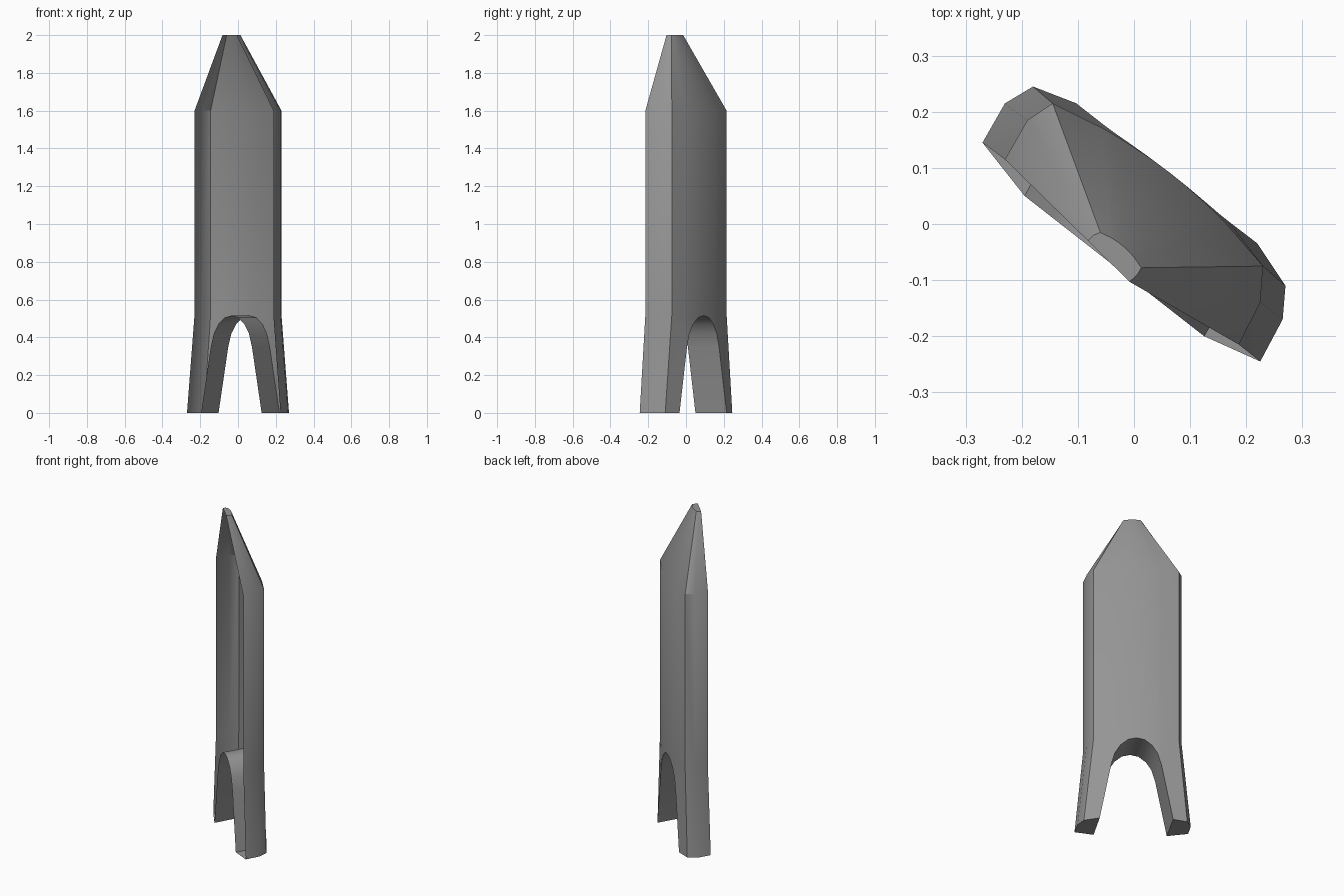
import bpy, bmesh, math
from mathutils import Vector

if "Cube" in bpy.data.objects:
    bpy.data.objects.remove(bpy.data.objects["Cube"])

grey = bpy.data.materials.new("plain_grey")
grey.use_nodes = True
grey.diffuse_color = (0.3, 0.3, 0.3, 1)
grey.node_tree.nodes["Principled BSDF"].inputs["Base Color"].default_value = (0.3, 0.3, 0.3, 1)

OUT = Vector((0.61, 0.79))      # direction the curved back faces
ARCH_TOP, SHOULDER, TIP = 0.515, 1.6, 2.0

# Arch profile: position across the arch and height
half = [(1, 0), (0.68, 0.35), (0.58, 0.42), (0.43, 0.47), (0.22, 0.505)]
arch = [(-t, z) for t, z in half] + [(0, ARCH_TOP)] + [(t, z) for t, z in reversed(half)]

# Outer corners of the open cross-section: right edge, right bevel, back corner / mirrored side
BODY_R = [Vector(p) for p in ((-0.23, 0.115), (-0.19, 0.185), (-0.145, 0.215))]
BODY_L = [Vector(p) for p in ((0.23, -0.075), (0.225, -0.14), (0.187, -0.215))]
FOOT_R = [Vector(p) for p in ((-0.27, 0.145), (-0.23, 0.215), (-0.18, 0.245))]
FOOT_L = [Vector(p) for p in ((0.27, -0.11), (0.265, -0.17), (0.225, -0.245))]
TIP_R = [Vector(p) for p in ((-0.082, -0.03), (-0.072, -0.02), (-0.06, -0.015))]
TIP_L = [Vector(p) for p in ((0.013, -0.078), (0.006, -0.09), (-0.008, -0.103))]


def at(p, z):
    return Vector((p.x, p.y, z))


def back(a, b, t, bulge):
    """Point on the bowed back between two corners, t from -1 to 1."""
    s = 0.5 + 0.43 * t
    return a.lerp(b, s) + OUT * bulge * (1 - (2 * s - 1) ** 2)


def ring(right, left, z, bulge):
    mid = [back(right[2], left[0], t, bulge) for t, _ in arch[1:-1]]
    return [at(p, z) for p in right + mid + left]


def make(name, faces):
    bm = bmesh.new()
    for f in faces:
        bm.faces.new([bm.verts.new(p) for p in f])
    bmesh.ops.remove_doubles(bm, verts=bm.verts, dist=0.0005)
    bmesh.ops.recalc_face_normals(bm, faces=bm.faces)
    mesh = bpy.data.meshes.new(name)
    bm.to_mesh(mesh)
    bm.free()
    mesh.materials.append(grey)
    ob = bpy.data.objects.new(name, mesh)
    bpy.context.collection.objects.link(ob)
    bpy.ops.object.select_all(action='DESELECT')
    ob.select_set(True)
    bpy.context.view_layer.objects.active = ob
    bpy.ops.object.shade_smooth_by_angle(angle=math.radians(30))
    return ob


def strip(low, high):
    return [(low[i], low[i + 1], high[i + 1], high[i]) for i in range(len(low) - 1)]


# Arch edges on the back and on the open front
arch_back = [at(back(BODY_R[2], BODY_L[0], t, 0.03) + OUT * 0.018 * (1 - z / ARCH_TOP), z)
             for t, z in arch]
arch_front = [Vector((-0.035 + 0.16 * t, -0.075 - 0.125 * t, z)) for t, z in arch]

# Shell: open body, nose and outer leg faces
waist = ring(BODY_R, BODY_L, ARCH_TOP + 0.005, 0.03)
shoulder = ring(BODY_R, BODY_L, SHOULDER, 0.03)
tip = ring(TIP_R, TIP_L, TIP, 0.008)
foot_r = [at(p, 0) for p in FOOT_R]
foot_l = [at(p, 0) for p in FOOT_L]
shell = strip(waist, shoulder) + strip(shoulder, tip)
shell += strip(foot_r, waist[:3]) + strip(foot_l, waist[-3:])
shell += strip(arch_back[1:-1], waist[3:-3])
shell.append((foot_r[2], arch_back[0], arch_back[1], waist[3], waist[2]))
shell.append((arch_back[-1], foot_l[0], waist[-3], waist[-4], arch_back[-2]))
make("open_shell", shell)

# Arch lining between the legs
make("arch_lining", strip(arch_front, arch_back))

# Nose cap and foot soles
make("nose_cap", [tip])
make("right_foot_sole", [foot_r + [arch_back[0], arch_front[0]]])
make("left_foot_sole", [foot_l + [arch_front[-1], arch_back[-1]]])
